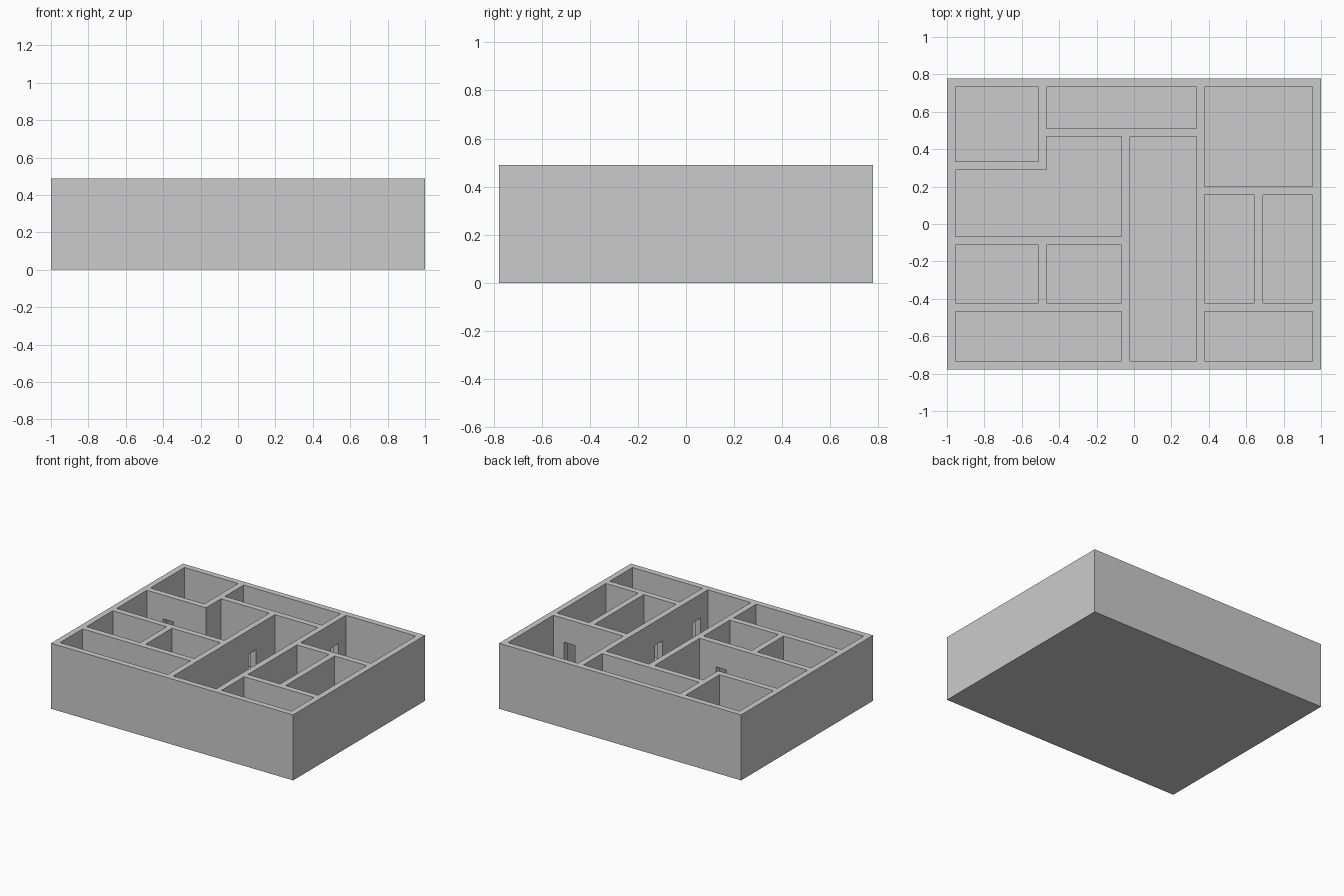
import bpy, bmesh

if "Cube" in bpy.data.objects:
    bpy.data.objects.remove(bpy.data.objects["Cube"])

U = 2 / 45            # one grid tile = wall thickness
H, FLOOR, DOOR = 11, 1, 7   # wall top, floor top and door top in tiles


def prism(bm, corners, z0, z1):
    """Extrude a counter-clockwise outline given in tiles from z0 to z1."""
    low = [bm.verts.new((x * U, y * U, z0 * U)) for x, y in corners]
    high = [bm.verts.new((x * U, y * U, z1 * U)) for x, y in corners]
    bm.faces.new(low[::-1])
    bm.faces.new(high)
    n = len(corners)
    for i in range(n):
        j = (i + 1) % n
        bm.faces.new((low[i], low[j], high[j], high[i]))


def rect(x0, y0, x1, y1):
    return [(x0, y0), (x1, y0), (x1, y1), (x0, y1)]


def solid(name, outlines, z0, z1):
    bm = bmesh.new()
    for outline in outlines:
        prism(bm, outline, z0, z1)
    mesh = bpy.data.meshes.new(name)
    bm.to_mesh(mesh)
    bm.free()
    ob = bpy.data.objects.new(name, mesh)
    bpy.context.collection.objects.link(ob)
    return ob


# Rooms, bounded by wall centre lines (x0, y0, x1, y1)
rooms = [(-22, 7, -11, 17), (-11, 11, 8, 17), (8, 4, 22, 17),
         (-1, -17, 8, 11), (-22, -10, -11, -2), (-11, -10, -1, -2),
         (-22, -17, -1, -10), (8, -10, 15, 4), (15, -10, 22, 4),
         (8, -17, 22, -10)]
outlines = [rect(a + .5, b + .5, c - .5, d - .5) for a, b, c, d in rooms]
# L-shaped room
outlines.append([(-21.5, -1.5), (-1.5, -1.5), (-1.5, 10.5),
                 (-10.5, 10.5), (-10.5, 6.5), (-21.5, 6.5)])

# Doorways through walls along y (fixed x) and along x (fixed y)
doors_x = [(-1, 4.5), (8, 13.5), (8, -3.5), (8, -13.5), (-1, -13.5)]
doors_y = [(-17.5, 7), (-5.5, -2), (18.5, 4), (-17.5, -2), (3.5, 11)]
openings = [rect(x - 1, y - 1, x + 1, y + 1) for x, y in doors_x + doors_y]

# House block, hollowed by the rooms and pierced by the doorways
house = solid("house_walls_and_floor", [rect(-22.5, -17.5, 22.5, 17.5)], 0, H)
cutters = [solid("room_cutter", outlines, FLOOR, H + 2),
           solid("door_cutter", openings, FLOOR, DOOR)]
bpy.context.view_layer.objects.active = house
for cutter in cutters:
    cutter.hide_render = True
    mod = house.modifiers.new(cutter.name, 'BOOLEAN')
    mod.operation = 'DIFFERENCE'
    mod.solver = 'EXACT'
    mod.object = cutter
    bpy.ops.object.modifier_apply(modifier=mod.name)
    bpy.data.objects.remove(cutter)
